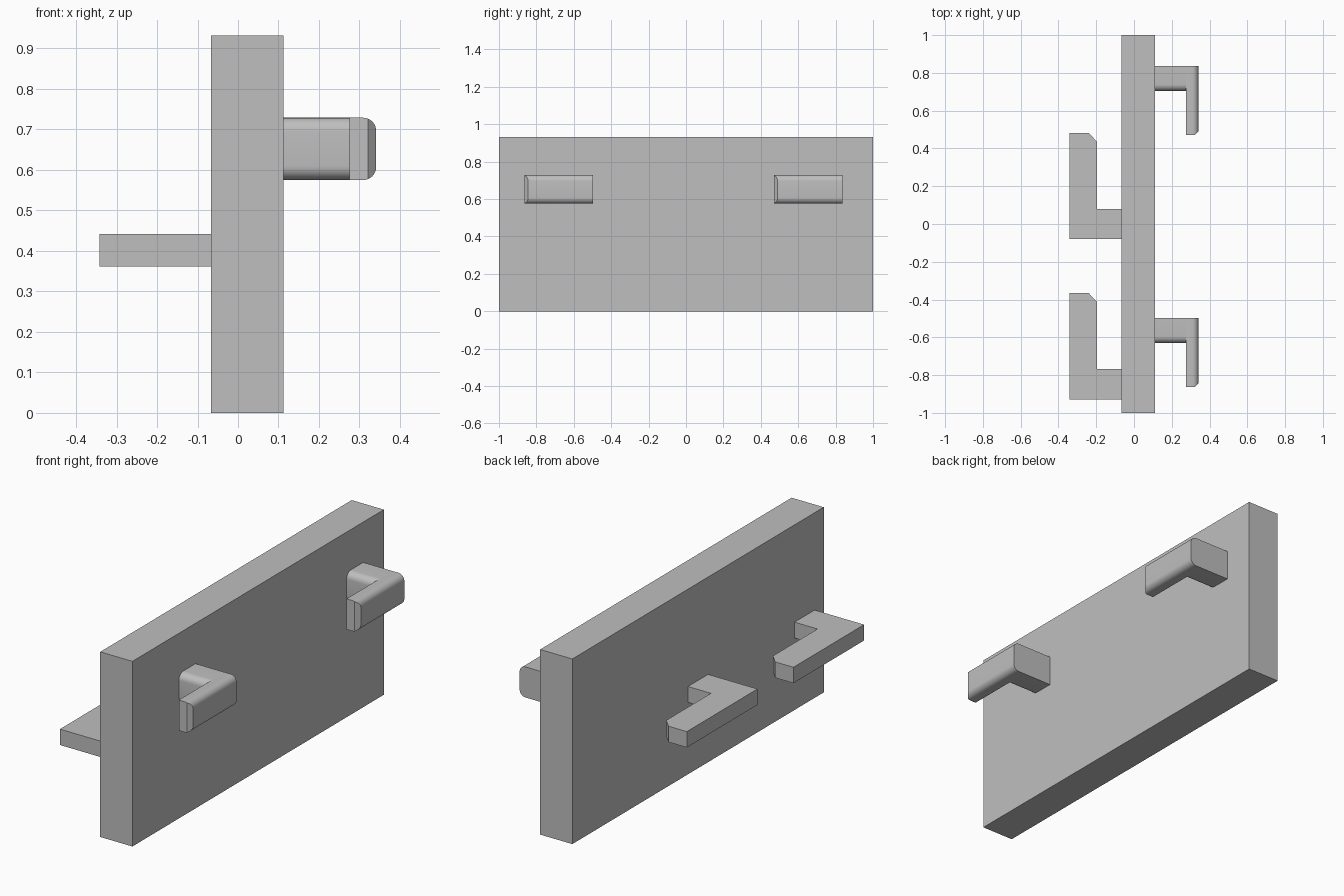
import bpy, bmesh, math
from mathutils import Vector

cube = bpy.data.objects.get("Cube")
if cube:
    bpy.data.objects.remove(cube, do_unlink=True)

COLOUR = (0.52, 0.52, 0.52, 1)
grey = bpy.data.materials.new("plain_grey")
grey.use_nodes = True
grey.diffuse_color = COLOUR
grey.node_tree.nodes["Principled BSDF"].inputs["Base Color"].default_value = COLOUR


def box(lo, hi):
    bm = bmesh.new()
    bmesh.ops.create_cube(bm, size=1)
    lo, hi = Vector(lo), Vector(hi)
    for v in bm.verts:
        v.co = Vector([l + (c + 0.5) * (h - l) for c, l, h in zip(v.co, lo, hi)])
    return bm


def round_edges(bm, along, axis, value, radius):
    """Round the edges that run along one axis and lie at a given value of another."""
    edges = [e for e in bm.edges
             if abs(e.verts[0].co[along] - e.verts[1].co[along]) > 0.01
             and all(abs(v.co[axis] - value) < 1e-4 for v in e.verts)]
    bmesh.ops.bevel(bm, geom=edges, offset=radius, segments=8, profile=0.5, affect='EDGES')


def chamfer(bm, point, normal):
    """Slice off everything beyond a plane and cap the cut."""
    cut = bmesh.ops.bisect_plane(bm, geom=bm.verts[:] + bm.edges[:] + bm.faces[:],
                                 plane_co=point, plane_no=normal, clear_outer=True)
    edges = [g for g in cut["geom_cut"] if isinstance(g, bmesh.types.BMEdge)]
    bmesh.ops.contextual_create(bm, geom=edges)


def finish(name, bm, smooth=False):
    bmesh.ops.recalc_face_normals(bm, faces=bm.faces)
    mesh = bpy.data.meshes.new(name)
    bm.to_mesh(mesh)
    bm.free()
    mesh.materials.append(grey)
    obj = bpy.data.objects.new(name, mesh)
    bpy.context.collection.objects.link(obj)
    if smooth:
        bpy.ops.object.select_all(action='DESELECT')
        obj.select_set(True)
        bpy.context.view_layer.objects.active = obj
        bpy.ops.object.shade_smooth_by_angle(angle=math.radians(30))


# Upright panel
finish("panel", box((-0.067, -1, 0), (0.112, 1, 0.932)))

# Flat hooks on the right face: one L-shaped plan with a clipped tip
flat_plan = [(-0.067, -0.08), (-0.067, 0.08), (-0.195, 0.08), (-0.195, 0.435),
             (-0.24, 0.482), (-0.342, 0.482), (-0.342, -0.08)]
for place, y in (("front", -0.848), ("back", 0)):
    bm = bmesh.new()
    face = bm.faces.new([bm.verts.new((px, py + y, 0.362)) for px, py in flat_plan])
    up = bmesh.ops.extrude_face_region(bm, geom=[face])["geom"]
    bmesh.ops.translate(bm, vec=(0, 0, 0.08),
                        verts=[g for g in up if isinstance(g, bmesh.types.BMVert)])
    finish("flat_hook_" + place, bm)

# Rounded hooks on the left face: a stem and a forward-pointing arm
LOW, HIGH = 0.575, 0.729
for place, y in (("front", -0.498), ("back", 0.836)):
    stem = box((0.112, y - 0.132, LOW), (0.275, y, HIGH))
    round_edges(stem, 0, 1, y - 0.132, 0.035)
    finish("rounded_hook_stem_" + place, stem, True)

    arm = box((0.275, y - 0.366, LOW), (0.341, y, HIGH))
    round_edges(arm, 1, 0, 0.341, 0.032)
    chamfer(arm, (0.321, y - 0.366, 0), (1, -1, 0))
    finish("rounded_hook_arm_" + place, arm, True)
